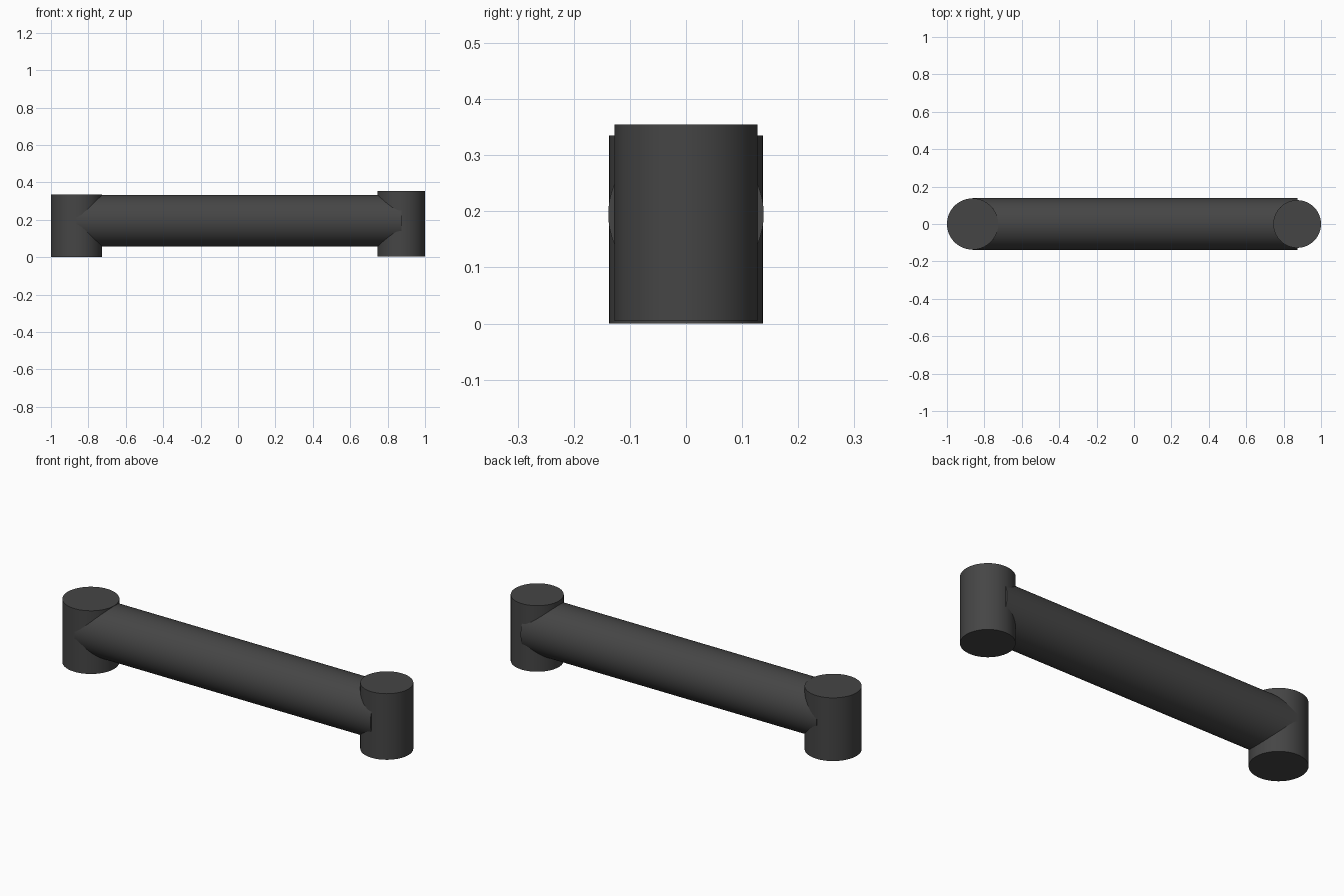
import bpy
from math import pi

if "Cube" in bpy.data.objects:
    bpy.data.objects.remove(bpy.data.objects["Cube"])


def cylinder(name, radius, length, location, rotation=(0, 0, 0)):
    bpy.ops.mesh.primitive_cylinder_add(vertices=64, radius=radius, depth=length,
                                        location=location, rotation=rotation)
    obj = bpy.context.object
    obj.name = name
    bpy.ops.object.shade_smooth_by_angle(angle=pi / 6)

    # Dark grey finish
    obj.data.materials.append(dark)
    return obj


dark = bpy.data.materials.new("dark_grey")
dark.diffuse_color = (0.06, 0.06, 0.06, 1)
dark.use_nodes = True
dark.node_tree.nodes["Principled BSDF"].inputs["Base Color"].default_value = dark.diffuse_color

# Upright joint housings at the two ends
cylinder("wide_joint", 0.137, 0.335, (-0.863, 0, 0.1675))
cylinder("narrow_joint", 0.1275, 0.35, (0.8725, 0, 0.18))

# Horizontal tube running between the joint centres
x0, x1 = -0.863, 0.873
cylinder("link_tube", 0.1385, x1 - x0, ((x0 + x1) / 2, 0, 0.195), (0, pi / 2, 0))
